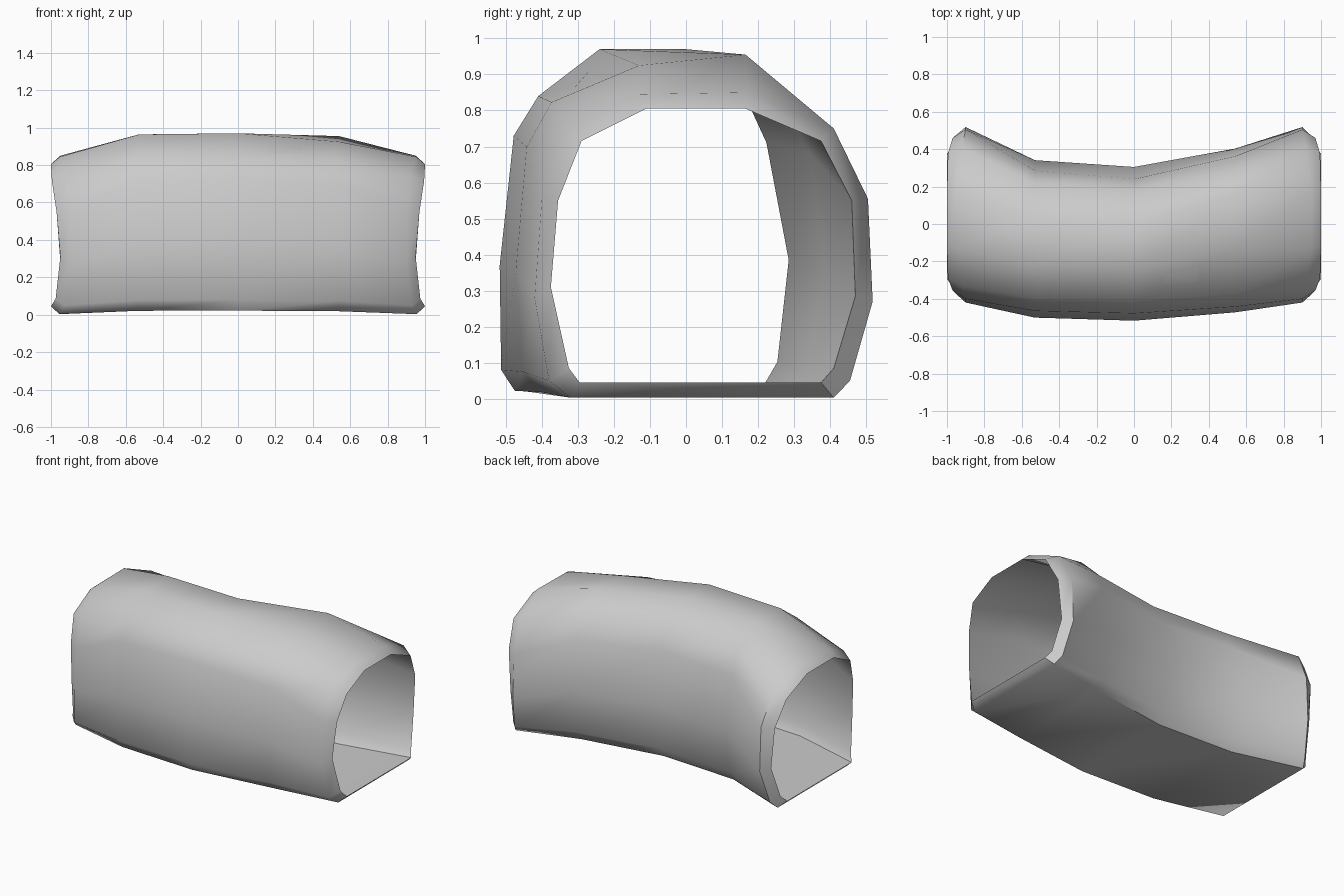
import bpy, bmesh, math

if "Cube" in bpy.data.objects:
    bpy.data.objects.remove(bpy.data.objects["Cube"])

# Cross-sections (y, z): front floor edge -> over the top -> back floor edge
MIDDLE = [(-.475, .022), (-.513, .08), (-.517, .37), (-.478, .73), (-.41, .84), (-.24, .97),
          (.0, .97), (.18, .85), (.24, .72), (.305, .38), (.272, .085), (.235, .022)]
END = [(-.32, .003), (-.38, .05), (-.42, .28), (-.40, .555), (-.33, .745), (-.13, .845),
       (.17, .85), (.41, .75), (.505, .555), (.518, .27), (.455, .05), (.41, .003)]
RIM = [(-.295, .045), (-.325, .085), (-.375, .31), (-.355, .55), (-.29, .715), (-.11, .805),
       (.165, .805), (.375, .715), (.46, .55), (.47, .285), (.41, .085), (.375, .045)]

# The mouths bow inwards along the side walls
END_X = [.955, .93, .90, .90, .92, .95]
RIM_X = [1.0, .975, .95, .97, .995, 1.0]
END_X += END_X[::-1]
RIM_X += RIM_X[::-1]


def blend(ty, tz):
    return [(a[0] + (b[0] - a[0]) * ty, a[1] + (b[1] - a[1]) * tz)
            for a, b in zip(MIDDLE, END)]


def inset(sec, t=.02):
    ys, zs = [p[0] for p in sec], [p[1] for p in sec]
    cy, cz = (min(ys) + max(ys)) / 2, (min(zs) + max(zs)) / 2
    sy = 1 - 2 * t / (max(ys) - min(ys))
    sz = 1 - 2 * t / (max(zs) - min(zs))
    return [(cy + (y - cy) * sy, cz + (z - cz) * sz) for y, z in sec]


def place(sec, xs, side=1):
    return [(side * x, y, z) for x, (y, z) in zip(xs, sec)]


# Outer skin left to right, round the right mouth, then back along the inner skin
right = blend(.46, .18)
right[5], right[6] = (-.13, .925), (.165, .955)
body = [(-.53, blend(.17, .05)), (0, MIDDLE), (.54, right)]
loops = [place(END, END_X, -1)]
loops += [place(s, [x] * 12) for x, s in body]
loops += [place(END, END_X), place(RIM, RIM_X)]
loops += [place(inset(s), [x] * 12) for x, s in reversed(body)]
loops += [place(RIM, RIM_X, -1)]

bm = bmesh.new()
rings = [[bm.verts.new(p) for p in loop] for loop in loops]
for i, a in enumerate(rings):
    b = rings[(i + 1) % len(rings)]
    for j in range(12):
        k = (j + 1) % 12
        bm.faces.new((a[j], a[k], b[k], b[j]))
bmesh.ops.recalc_face_normals(bm, faces=bm.faces)

mesh = bpy.data.meshes.new("tunnel_shell")
bm.to_mesh(mesh)
bm.free()
tunnel = bpy.data.objects.new("tunnel_shell", mesh)
bpy.context.collection.objects.link(tunnel)
bpy.context.view_layer.objects.active = tunnel
tunnel.select_set(True)
bpy.ops.object.shade_smooth_by_angle(angle=math.radians(50))
